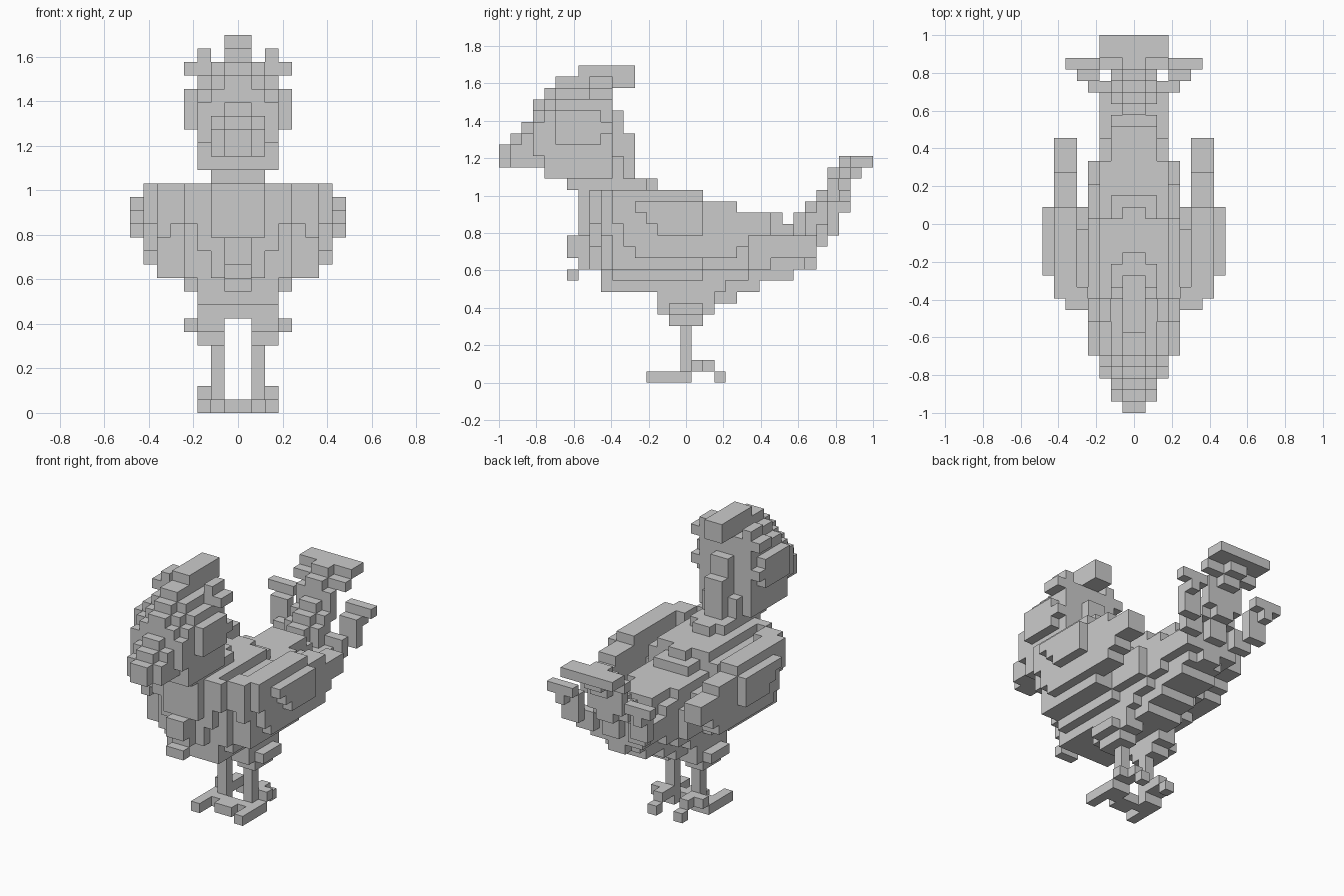
import bpy
import bmesh
from mathutils import Vector

cube = bpy.data.objects.get("Cube")
if cube:
    bpy.data.objects.remove(cube, do_unlink=True)

LENGTH = 33                 # blocks from beak to tail tip
UNIT = 2 / LENGTH

feather = bpy.data.materials.new("plain_grey")
feather.use_nodes = True
GREY = (0.6, 0.6, 0.6, 1)
feather.diffuse_color = GREY
feather.node_tree.nodes["Principled BSDF"].inputs["Base Color"].default_value = GREY

solid = {}                  # block position -> part name


def slab(part, inner, outer, *boxes):
    """Fill boxes (front-to-back and height ranges) on both sides of the middle."""
    for front, back, low, high in boxes:
        for x in range(inner, outer):
            for y in range(front, back):
                for z in range(low, high):
                    solid.setdefault((x, y, z), part)
                    solid.setdefault((-x - 1, y, z), part)


def build(part):
    """Make the outer skin of one part, merged into flat faces."""
    bm = bmesh.new()
    for block, owner in solid.items():
        if owner != part:
            continue
        centre = Vector(block) + Vector((0.5, 0.5, 0.5))
        for axis in range(3):
            for sign in (-1, 1):
                normal = Vector((0, 0, 0))
                normal[axis] = sign
                if tuple(int(c) for c in Vector(block) + normal) in solid:
                    continue
                side = Vector((0, 0, 0))
                side[(axis + 1) % 3] = 0.5
                up = normal.cross(side)
                corners = (-side - up, side - up, side + up, up - side)
                bm.faces.new([bm.verts.new(
                    (centre + normal / 2 + c - Vector((0, LENGTH / 2, 0))) * UNIT)
                    for c in corners])
    bmesh.ops.remove_doubles(bm, verts=bm.verts, dist=UNIT / 10)
    bmesh.ops.dissolve_limit(bm, angle_limit=0.01, verts=bm.verts, edges=bm.edges)
    mesh = bpy.data.meshes.new(part)
    bm.to_mesh(mesh)
    bm.free()
    mesh.materials.append(feather)
    bpy.context.collection.objects.link(bpy.data.objects.new(part, mesh))


# Beak, drooping in steps from the face
slab("beak", 0, 1, (0, 1, 19, 21), (1, 2, 19, 22), (2, 3, 19, 23))
slab("beak", 1, 2, (1, 2, 19, 21), (2, 3, 19, 22))

# Comb along the crown and down the back of the head
slab("comb", 0, 1, (7, 12, 27, 28), (10, 12, 26, 27), (5, 10, 26, 27))

# Head with rounded top, cheeks and brow tufts
slab("head", 0, 1, (3, 4, 19, 25), (4, 10, 19, 26), (10, 11, 22, 24))
slab("head", 1, 2, (3, 4, 19, 24), (4, 10, 19, 25), (5, 10, 25, 26))
slab("head", 2, 3, (3, 10, 20, 23), (4, 10, 23, 24), (5, 10, 24, 25))
slab("cheek", 3, 4, (5, 9, 21, 24), (9, 10, 22, 23))
slab("brow_tuft", 2, 3, (8, 10, 25, 27))
slab("brow_tuft", 3, 4, (8, 10, 25, 26))

# Neck
slab("neck", 0, 3, (4, 10, 18, 20))
slab("neck", 0, 2, (6, 13, 17, 18), (10, 11, 18, 20))
slab("neck", 0, 1, (13, 14, 17, 18), (10, 12, 18, 22))

# Breast tufts
slab("breast_tuft", 0, 1, (6, 7, 11, 13), (6, 7, 9, 10))

# Body, stepped along the breast, back and belly
slab("body", 0, 1, (7, 18, 10, 17))
slab("body", 0, 2, (7, 8, 13, 17), (8, 17, 10, 17), (17, 19, 10, 16),
     (19, 25, 10, 15), (25, 26, 10, 14), (26, 27, 10, 13))
slab("body", 2, 3, (8, 9, 12, 17), (9, 17, 10, 17), (17, 19, 10, 15),
     (19, 22, 9, 15), (22, 24, 10, 14), (24, 26, 11, 13))
slab("body", 3, 4, (8, 9, 14, 17), (9, 17, 10, 16), (17, 20, 10, 14),
     (20, 22, 10, 13))
slab("body", 4, 5, (10, 16, 10, 14), (16, 18, 10, 12))

# Belly keel
slab("belly", 0, 2, (9, 23, 8, 10), (23, 26, 9, 10), (14, 21, 7, 8))
slab("belly", 2, 3, (9, 20, 8, 10), (14, 19, 7, 8))
slab("belly", 3, 4, (10, 18, 9, 10))

# Wings, stepped back at the lower front and rear
slab("wing", 4, 5, (9, 11, 14, 17), (10, 11, 11, 14))
slab("wing", 5, 6, (9, 18, 13, 17), (10, 18, 10, 13), (18, 21, 11, 16),
     (21, 22, 12, 15), (22, 24, 13, 15))
slab("wing", 6, 7, (10, 18, 14, 17), (11, 18, 12, 14), (12, 18, 11, 12),
     (18, 21, 11, 16), (21, 22, 12, 15), (22, 24, 13, 15))
slab("wing_patch", 7, 8, (12, 18, 15, 16), (13, 18, 14, 15), (14, 18, 13, 14))

# Central tail feather with a broad tip
slab("tail_middle", 0, 1, (26, 27, 13, 15), (27, 28, 10, 16), (28, 29, 12, 17),
     (29, 30, 14, 19), (30, 31, 17, 20), (31, 32, 18, 19))
slab("tail_middle", 1, 2, (27, 28, 12, 15), (28, 29, 14, 16),
     (29, 30, 15, 18))
slab("tail_middle", 1, 3, (30, 31, 18, 19))
slab("tail_middle", 0, 3, (31, 33, 19, 20))

# Side tail feathers, fanning outwards
slab("tail_side", 1, 2, (26, 28, 11, 13))
slab("tail_side", 2, 3, (26, 28, 11, 13))
slab("tail_side", 2, 4, (28, 29, 12, 14))
slab("tail_side", 3, 5, (29, 30, 13, 16))
slab("tail_side", 3, 6, (30, 31, 16, 17))
slab("tail_side", 4, 5, (30, 31, 15, 16))

# Thighs and legs
slab("thigh", 1, 3, (14, 19, 6, 7), (15, 18, 5, 6))
slab("thigh", 3, 4, (15, 18, 6, 7))
slab("leg", 1, 2, (16, 17, 0, 5))

# Feet: joined bar, front toes and raised back toes
slab("foot", 0, 1, (14, 16, 0, 1))
slab("foot", 1, 2, (15, 17, 0, 1))
slab("foot", 2, 3, (13, 17, 0, 1))
slab("foot", 1, 3, (17, 18, 1, 2))
slab("foot", 1, 2, (18, 19, 1, 2), (19, 20, 0, 1))

for name in sorted(set(solid.values())):
    build(name)
